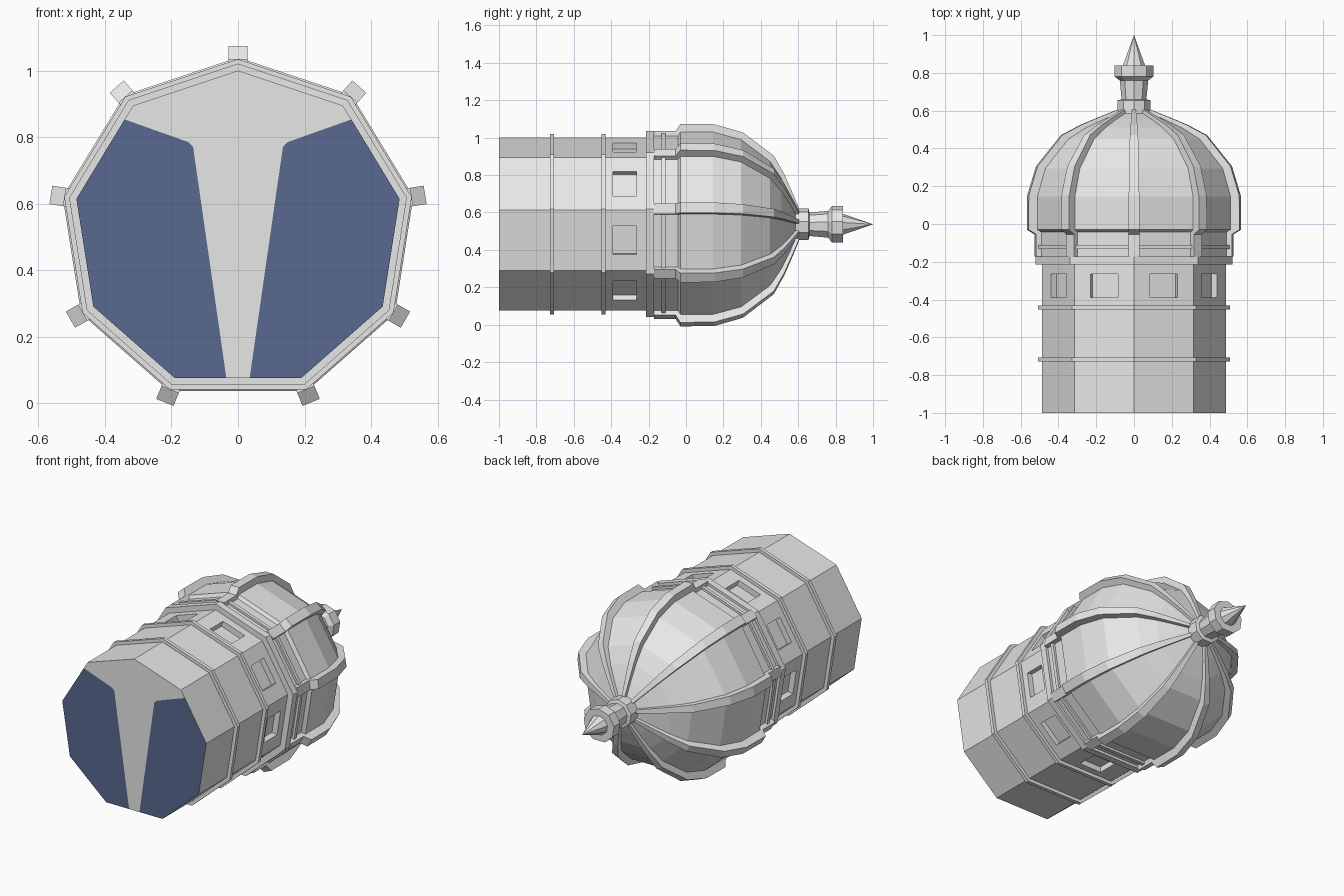
import bpy, bmesh
from mathutils import Vector

if "Cube" in bpy.data.objects:
    bpy.data.objects.remove(bpy.data.objects["Cube"])

CZ = 0.537                                   # height of the tower axis
HALF = [(0.315, 0.895), (0.486, 0.614), (0.435, 0.29), (0.19, 0.075)]
POLY = [(0, 1.0)] + HALF + [(-x, z) for x, z in reversed(HALF)]   # nine-sided section


def material(name, colour):
    m = bpy.data.materials.new(name)
    m.diffuse_color = (*colour, 1)
    m.use_nodes = True
    m.node_tree.nodes["Principled BSDF"].inputs["Base Color"].default_value = m.diffuse_color
    return m


GREY = material("stone grey", (0.8, 0.8, 0.8))
BLUE = material("slate blue", (0.10, 0.14, 0.275))


def finish(bm, name, mats=(GREY,), recalc=True):
    if recalc:
        bmesh.ops.recalc_face_normals(bm, faces=bm.faces)
    me = bpy.data.meshes.new(name)
    bm.to_mesh(me)
    bm.free()
    for m in mats:
        me.materials.append(m)
    ob = bpy.data.objects.new(name, me)
    bpy.context.collection.objects.link(ob)
    return ob


def point(i, y, s):
    x, z = POLY[i]
    return Vector((x * s, y, CZ + (z - CZ) * s))


def sections(profile):
    """Closed nine-sided body from (y, scale) pairs."""
    bm = bmesh.new()
    rings = [[bm.verts.new(point(i, y, s)) for i in range(9)] for y, s in profile]
    for a, b in zip(rings, rings[1:]):
        for i in range(9):
            j = (i + 1) % 9
            bm.faces.new((a[i], a[j], b[j], b[i]))
    bm.faces.new(rings[0])
    bm.faces.new(rings[-1])
    bmesh.ops.recalc_face_normals(bm, faces=bm.faces)
    return bm


# Tower shaft with a recessed window in every side
bm = sections([(-1, 1), (-0.44, 1), (-0.20, 1)])
bm.faces.ensure_lookup_table()
front = [f for f in bm.faces if f.calc_center_median().y < -0.99]
wins = [f for f in bm.faces if len(f.verts) == 4 and f.calc_center_median().y > -0.44]
bmesh.ops.delete(bm, geom=front, context='FACES_ONLY')
bmesh.ops.inset_individual(bm, faces=wins, thickness=0.03)
for f in wins:
    c = f.calc_center_median()
    t = f.normal.cross(Vector((0, 1, 0))).normalized()
    for v in f.verts:
        side = 1 if (v.co - c).dot(t) > 0 else -1
        end = 1 if v.co.y > c.y else -1
        v.co = Vector((c.x, -0.327 + end * 0.063, c.z)) + t * side * 0.077
bm.normal_update()
bmesh.ops.inset_individual(bm, faces=wins, thickness=0, depth=-0.035)
finish(bm, "tower_shaft", recalc=False)

# Flat end of the shaft: grey centre with two blue fields
bm = bmesh.new()
inner = [(0.035, 0.075), (0.135, 0.77), (0.15, 0.785), (0.341, 0.853)]


def flat(pts, index):
    f = bm.faces.new([bm.verts.new((x, -1, z)) for x, z in pts])
    f.normal_update()
    if f.normal.y > 0:
        f.normal_flip()
    f.material_index = index


blue = inner + HALF[1:]
flat(blue, 1)
flat([(-x, z) for x, z in blue], 1)
right = [HALF[0]] + inner[::-1]
flat([(0, 1.0)] + right + [(-x, z) for x, z in reversed(right)], 0)
finish(bm, "shaft_end", (GREY, BLUE), recalc=False)

# Raised bands around the shaft
for n, y in (("lower_band", -0.717), ("upper_band", -0.442)):
    finish(sections([(y - 0.011, 0.95), (y - 0.011, 1.045), (y + 0.011, 1.045),
                     (y + 0.011, 0.95)]), n)

# Cornice and drum under the dome
finish(sections([(-0.215, 0.9), (-0.215, 1.075), (-0.172, 1.075), (-0.172, 1.04),
                 (-0.132, 1.04), (-0.132, 1.07), (-0.110, 1.07), (-0.110, 1.04),
                 (-0.02, 1.04)]), "cornice_drum")

# Dome shell
finish(sections([(-0.045, 1.03), (-0.03, 1.085), (0.145, 1.085), (0.295, 0.995),
                 (0.45, 0.74), (0.51, 0.54), (0.555, 0.34), (0.59, 0.16)]), "dome")

# Ribs along every corner: (y, outer scale, inner scale, half width)
PATH = [(-0.172, 1.075, 1.0, 0.028), (-0.055, 1.075, 1.0, 0.028),
        (-0.03, 1.158, 1.03, 0.028), (0.15, 1.155, 1.04, 0.028),
        (0.305, 1.06, 0.95, 0.026), (0.47, 0.79, 0.70, 0.022),
        (0.525, 0.58, 0.50, 0.018), (0.568, 0.37, 0.30, 0.014),
        (0.605, 0.18, 0.12, 0.010)]
bm = bmesh.new()
for i in range(9):
    x, z = POLY[i]
    t = Vector((z - CZ, 0, -x)).normalized()
    rings = []
    for y, so, si, w in PATH:
        o, n = point(i, y, so), point(i, y, si)
        # inner edge sits further back on the steep part of the dome
        n.y -= 0.03 if y > 0.4 else 0
        rings.append([bm.verts.new(p) for p in (o - t * w, o + t * w, n + t * w, n - t * w)])
    for a, b in zip(rings, rings[1:]):
        for k in range(4):
            m = (k + 1) % 4
            bm.faces.new((a[k], a[m], b[m], b[k]))
    bm.faces.new(rings[0])
    bm.faces.new(rings[-1])
finish(bm, "dome_ribs")

# Finial: foot, neck, capital and spike
finish(sections([(0.57, 0.18), (0.655, 0.18), (0.66, 0.135), (0.76, 0.155),
                 (0.78, 0.21), (0.84, 0.21), (0.84, 0.12), (1.0, 0.001)]), "finial")
